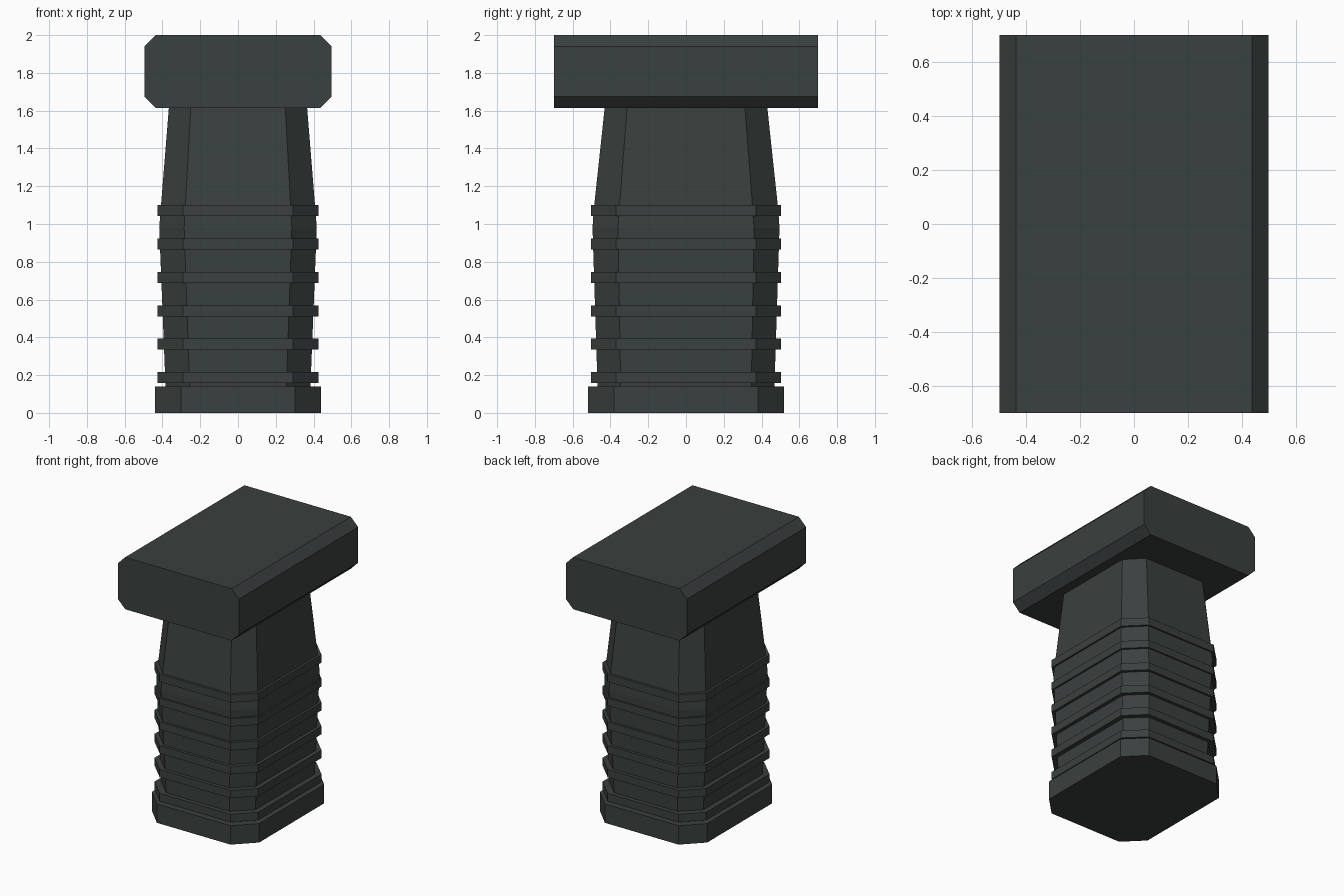
import bpy, bmesh

if "Cube" in bpy.data.objects:
    bpy.data.objects.remove(bpy.data.objects["Cube"])

dark = bpy.data.materials.new("dark_green_grey")
dark.diffuse_color = (0.042, 0.052, 0.050, 1)
dark.use_nodes = True
dark.node_tree.nodes["Principled BSDF"].inputs["Base Color"].default_value = dark.diffuse_color


def finish(bm, name):
    bmesh.ops.recalc_face_normals(bm, faces=bm.faces)
    mesh = bpy.data.meshes.new(name)
    bm.to_mesh(mesh)
    bm.free()
    mesh.materials.append(dark)
    obj = bpy.data.objects.new(name, mesh)
    bpy.context.collection.objects.link(obj)
    return obj


def octagon(hx, cx, hy, cy):
    """Chamfered rectangle: half sizes hx, hy and flat half widths cx, cy."""
    return [(hx, -cy), (hx, cy), (cx, hy), (-cx, hy),
            (-hx, cy), (-hx, -cy), (-cx, -hy), (cx, -hy)]


def loft(name, sections):
    """Join octagons given as (z, hx, cx, hy, cy) into a closed solid."""
    bm = bmesh.new()
    rows = [[bm.verts.new((x, y, z)) for x, y in octagon(*size)]
            for z, *size in sections]
    for a, b in zip(rows, rows[1:]):
        for i in range(8):
            j = (i + 1) % 8
            bm.faces.new((a[i], a[j], b[j], b[i]))
    bm.faces.new(rows[0][::-1])
    bm.faces.new(rows[-1])
    return finish(bm, name)


# Tapered handle, widest near the top rib
loft("handle", [
    (0.10, 0.382, 0.255, 0.467, 0.345),
    (0.98, 0.417, 0.285, 0.495, 0.360),
    (1.07, 0.410, 0.280, 0.489, 0.354),
    (1.64, 0.364, 0.249, 0.428, 0.310),
])

# Evenly spaced grip ribs
for i in range(6):
    z = 0.158 + i * 0.1768
    rib = (0.425, 0.290, 0.503, 0.370)
    loft(f"grip_rib_{i + 1}", [(z, *rib), (z + 0.058, *rib)])

# Foot cap
foot = (0.440, 0.302, 0.518, 0.380)
loft("foot_cap", [(0, *foot), (0.14, *foot)])

# Mounting block: chamfered profile in x-z, extruded along y
bm = bmesh.new()
profile = octagon(0.496, 0.436, 0.1925, 0.1315)
face = bm.faces.new([bm.verts.new((x, -0.698, 1.8075 + z)) for x, z in profile])
ext = bmesh.ops.extrude_face_region(bm, geom=[face], use_keep_orig=True)
bmesh.ops.translate(bm, vec=(0, 1.396, 0),
                    verts=[v for v in ext["geom"] if isinstance(v, bmesh.types.BMVert)])
finish(bm, "mounting_block")
